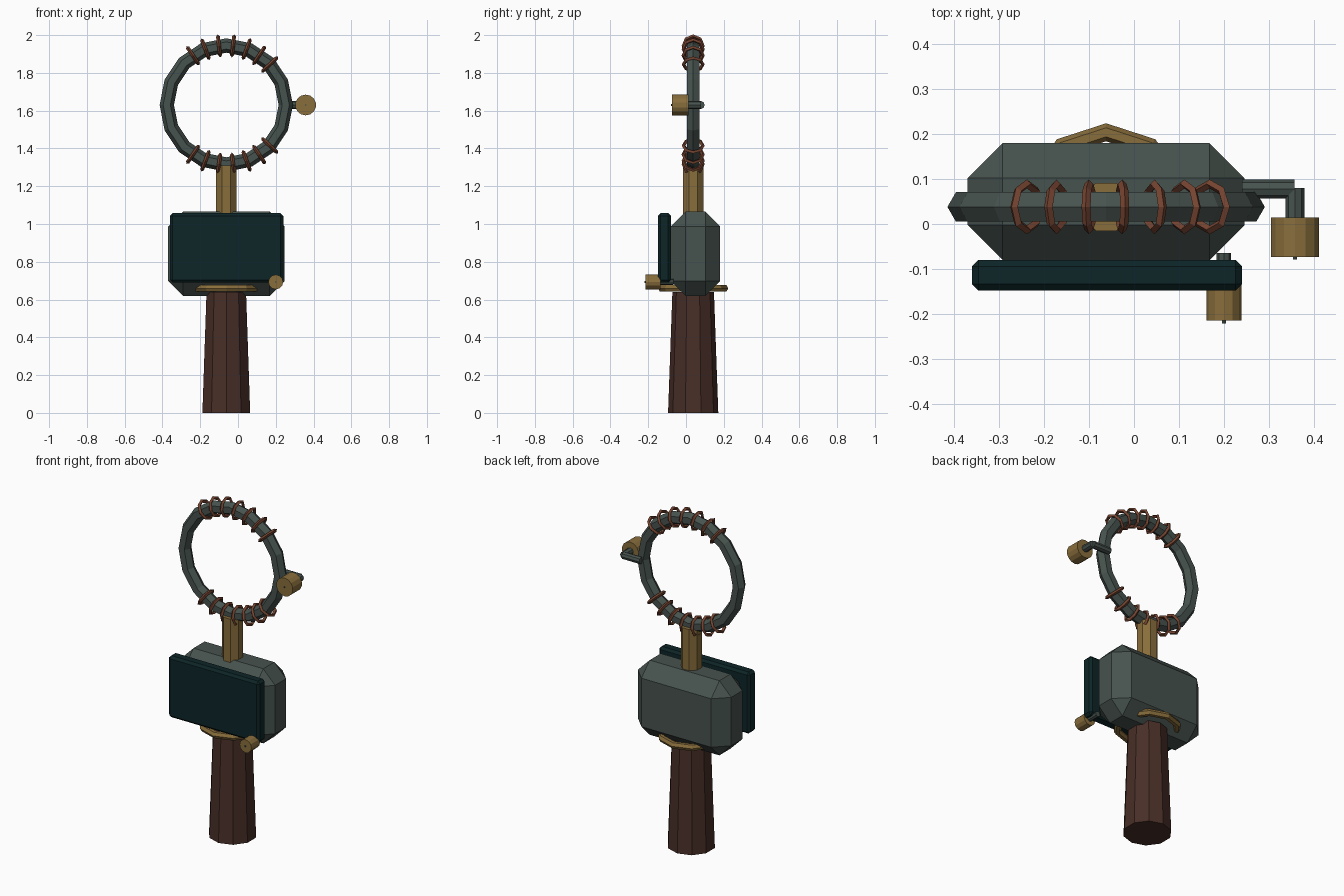
import bpy, bmesh, math
from mathutils import Matrix, Vector

if "Cube" in bpy.data.objects:
    bpy.data.objects.remove(bpy.data.objects["Cube"])

CX, CY, RZ = -0.062, 0.038, 1.63      # handle axis and height of the ring centre
RING = 0.315


def material(name, rgb):
    m = bpy.data.materials.new(name)
    m.diffuse_color = (*rgb, 1)
    m.use_nodes = True
    m.node_tree.nodes["Principled BSDF"].inputs["Base Color"].default_value = m.diffuse_color
    return m


IRON = material("grey_green_iron", (0.062, 0.085, 0.075))
BRASS = material("brass", (0.25, 0.155, 0.045))
COPPER = material("copper", (0.18, 0.058, 0.03))
WOOD = material("dark_wood", (0.065, 0.028, 0.02))
GLASS = material("dark_teal", (0.004, 0.018, 0.02))


def finish(name, bm, mat):
    bmesh.ops.recalc_face_normals(bm, faces=bm.faces)
    me = bpy.data.meshes.new(name)
    bm.to_mesh(me)
    bm.free()
    me.materials.append(mat)
    ob = bpy.data.objects.new(name, me)
    bpy.context.collection.objects.link(ob)
    return ob


def box(name, lo, hi, bevel, mat):
    lo, hi = Vector(lo), Vector(hi)
    bm = bmesh.new()
    bmesh.ops.create_cube(bm, size=1, matrix=Matrix.Translation((lo + hi) / 2) @ Matrix.Diagonal((*(hi - lo), 1)))
    bmesh.ops.bevel(bm, geom=bm.edges[:], offset=bevel, segments=1, affect='EDGES')
    return finish(name, bm, mat)


def rod(name, a, b, r1, r2, sides, mat, spin=0):
    a, b = Vector(a), Vector(b)
    d = b - a
    turn = d.to_track_quat('Z', 'Y').to_matrix().to_4x4() if abs(d.z) < 1e-6 else Matrix()
    bm = bmesh.new()
    bmesh.ops.create_cone(bm, cap_ends=True, segments=sides, radius1=r1, radius2=r2, depth=d.length,
                          matrix=Matrix.Translation((a + b) / 2) @ turn @ Matrix.Rotation(spin, 4, 'Z'))
    return finish(name, bm, mat)


def torus(name, mtx, R, r, n, k, mat):
    bm = bmesh.new()
    rows = []
    for i in range(n):
        t = math.tau * i / n
        row = []
        for j in range(k):
            p = math.tau * j / k
            q = R + r * math.cos(p)
            row.append(bm.verts.new(mtx @ Vector((q * math.cos(t), q * math.sin(t), r * math.sin(p)))))
        rows.append(row)
    for i in range(n):
        for j in range(k):
            a, b = rows[i], rows[(i + 1) % n]
            bm.faces.new((a[j], b[j], b[(j + 1) % k], a[(j + 1) % k]))
    return finish(name, bm, mat)


# Handle and collar (ten sided, a corner pointing to the front and back)
TURN = math.pi / 2
rod("handle", (CX, CY, 0), (CX, CY, 0.64), 0.133, 0.11, 10, WOOD, math.pi / 10 * 0)
torus("handle_collar", Matrix.Translation((CX, CY, 0.659)) @ Matrix.Rotation(TURN, 4, 'Z'),
      0.166, 0.02, 10, 6, BRASS)

# Chamfered housing and its front panel
box("housing", (-0.37, -0.08, 0.62), (0.246, 0.18, 1.065), 0.078, IRON)
box("front_panel", (-0.36, -0.148, 0.69), (0.24, -0.08, 1.057), 0.014, GLASS)

# Post and ring
rod("post", (CX, CY, 1.0), (CX, CY, 1.31), 0.058, 0.058, 8, BRASS, math.pi / 8)
UP = Matrix.Translation((CX, CY, RZ)) @ Matrix.Rotation(TURN, 4, 'X')
torus("ring", UP, RING, 0.038, 16, 6, IRON)

# Wire coils wound on the top and bottom of the ring
for side, sign in (("top", 1), ("bottom", -1)):
    for i in range(7):
        a = math.radians(-34 + 13.5 * i)
        tangent = Vector((math.cos(a), 0, -sign * math.sin(a)))
        centre = Vector((CX + RING * math.sin(a), CY, RZ + sign * RING * math.cos(a)))
        m = Matrix.Translation(centre) @ tangent.to_track_quat('Z', 'Y').to_matrix().to_4x4()
        torus(f"{side}_coil_{i + 1}", m, 0.051, 0.01, 8, 4, COPPER)

# Side knob on a bent arm
rod("knob_arm", (0.24, 0.078, RZ), (0.357, 0.078, RZ), 0.021, 0.021, 8, IRON)
rod("knob_elbow", (0.358, 0.08, RZ), (0.358, 0.0, RZ), 0.021, 0.021, 8, IRON)
rod("side_knob", (0.358, 0.014, RZ), (0.358, -0.073, RZ), 0.055, 0.055, 14, BRASS)
rod("side_knob_pin", (0.358, 0.0, RZ), (0.358, -0.079, RZ), 0.005, 0.005, 6, IRON)

# Lower knob under the panel corner
rod("lower_knob_shaft", (0.2, -0.065, 0.693), (0.2, -0.15, 0.693), 0.016, 0.016, 8, IRON)
rod("lower_knob", (0.2, -0.135, 0.693), (0.2, -0.215, 0.693), 0.039, 0.039, 12, BRASS)
rod("lower_knob_pin", (0.2, -0.2, 0.693), (0.2, -0.221, 0.693), 0.005, 0.005, 6, IRON)
